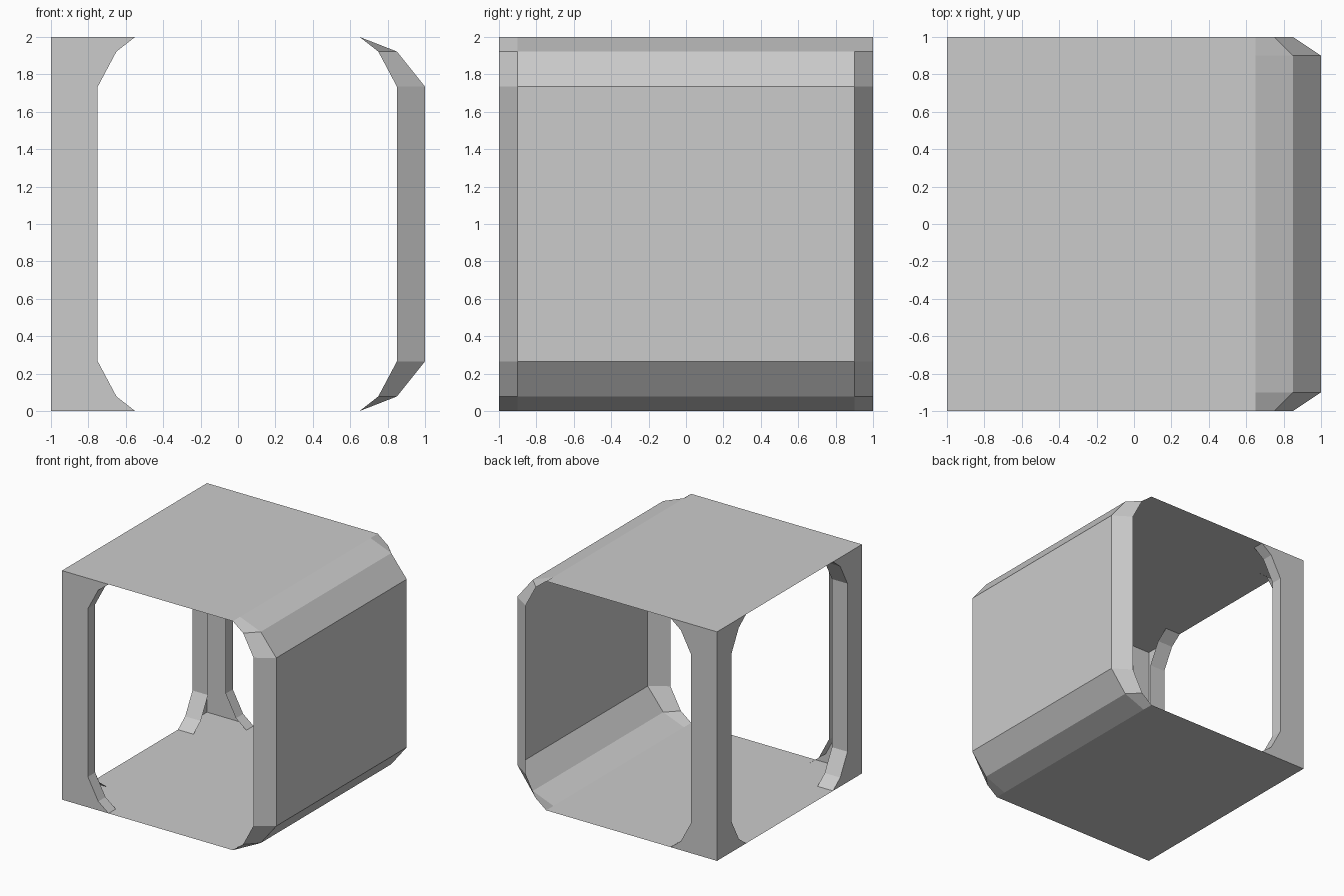
import bpy, bmesh
from mathutils import Vector

if "Cube" in bpy.data.objects:
    bpy.data.objects.remove(bpy.data.objects["Cube"])

CENTRE = Vector((0, 0, 1))
# Rounded-corner profile of each opening: (inset steps, height), top to bottom
LEVELS = [2, 1.922, 1.734, 0.266, 0.078, 0]


def path(offsets, place):
    """Top-to-bottom symmetric path; offsets run from the end to the middle."""
    return [place(o, z) for o, z in zip(offsets + offsets[::-1], LEVELS)]


def loft(name, *paths, mirror=True, hint=None):
    """Sheet of faces between successive paths, mirrored front to back."""
    bm = bmesh.new()
    rows = [[bm.verts.new(p) for p in row] for row in paths]
    for a, b in zip(rows, rows[1:]):
        for i in range(len(a) - 1):
            bm.faces.new((a[i], a[i + 1], b[i + 1], b[i]))
    bm.normal_update()
    for f in bm.faces:
        out = hint if hint else f.calc_center_median() - CENTRE
        if f.normal.dot(out) < 0:
            f.normal_flip()
    bmesh.ops.remove_doubles(bm, verts=bm.verts[:], dist=1e-5)
    mesh = bpy.data.meshes.new(name)
    bm.to_mesh(mesh)
    bm.free()
    ob = bpy.data.objects.new(name, mesh)
    bpy.context.collection.objects.link(ob)
    if mirror:
        m = ob.modifiers.new("front_to_back", 'MIRROR')
        m.use_axis = (False, True, False)
    return ob


# Flat roof and floor
for name, z in (("roof_panel", 2), ("floor_panel", 0)):
    loft(name, [(-1, -1, z), (0.65, -1, z)], [(-1, 1, z), (0.65, 1, z)], mirror=False)

# Right wall with faceted top and bottom, and its bevelled rims
outer = [0.65, 0.85, 1]
inner = [0.65, 0.75, 0.85]
rim = path(outer, lambda x, z: (x, -0.9, z))
loft("right_wall", rim, path(outer, lambda x, z: (x, 0.9, z)), mirror=False)
loft("right_wall_rim", rim, path(inner, lambda x, z: (x, -1, z)))

# Left corner posts: front/back faces and the returns into their openings
front = [-0.55, -0.65, -0.75]
edge = path(front, lambda x, z: (x, -1, z))
loft("corner_post_front", path(front, lambda x, z: (-1, -1, z)), edge)
loft("front_opening_return", edge, path(front, lambda x, z: (x, -0.9, z)),
     hint=Vector((1, 0, 0)))

# Left corner posts: side faces and the returns into the left opening
side = [-0.6, -0.7, -0.8]
edge = path(side, lambda y, z: (-1, y, z))
loft("corner_post_side", path(side, lambda y, z: (-1, -1, z)), edge)
loft("left_opening_return", edge, path(side, lambda y, z: (-0.85, y, z)),
     hint=Vector((0, 1, 0)))
